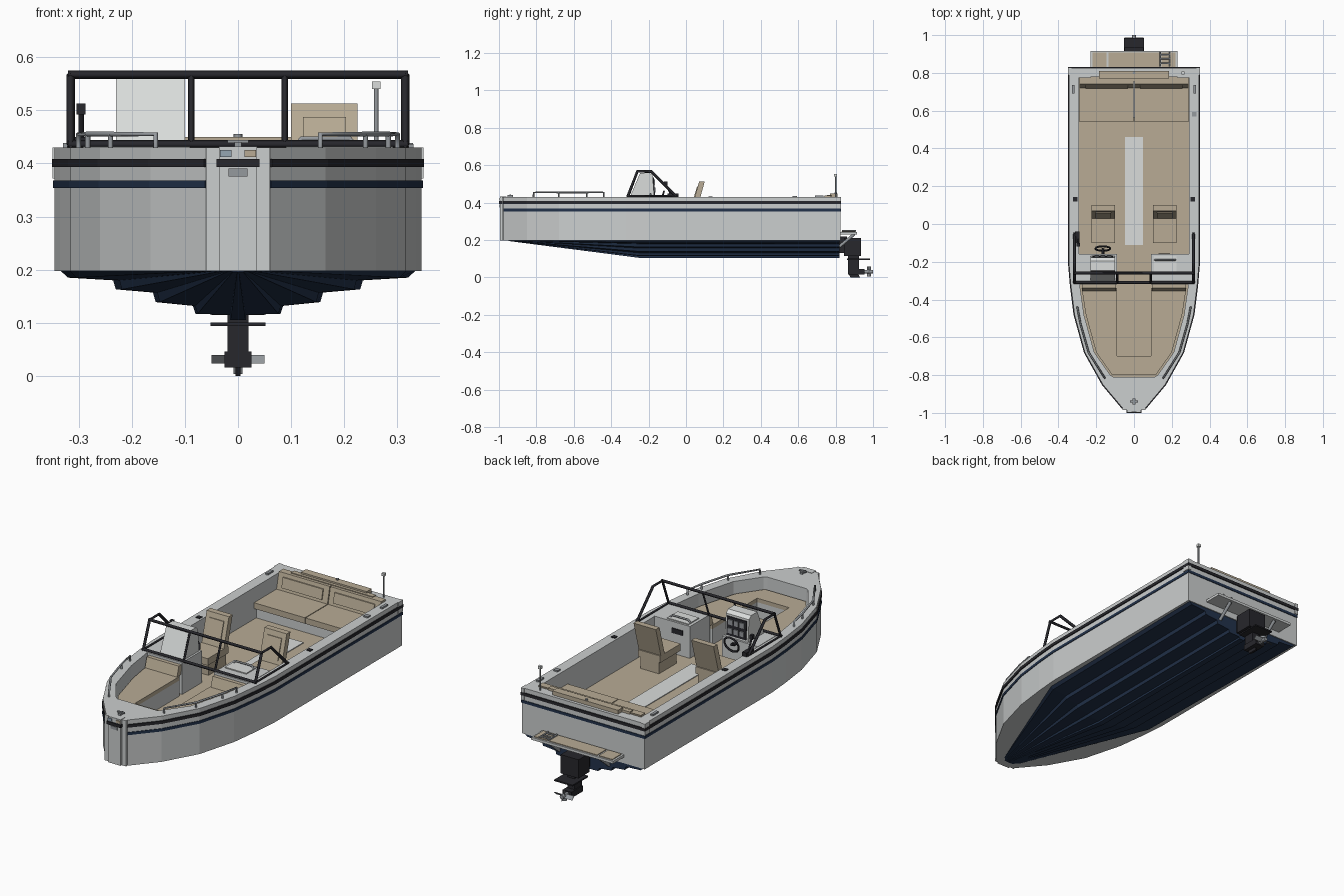
import bpy, bmesh, math
from mathutils import Vector

old = bpy.data.objects.get("Cube")
if old:
    bpy.data.objects.remove(old, do_unlink=True)


def mat(name, r, g, b):
    m = bpy.data.materials.new(name)
    m.use_nodes = True
    m.diffuse_color = (r, g, b, 1)
    m.node_tree.nodes["Principled BSDF"].inputs["Base Color"].default_value = (r, g, b, 1)
    return m


HULL = mat("hull grey", .6, .62, .62)
WHITE = mat("console white", .7, .72, .71)
BEIGE = mat("beige vinyl", .48, .41, .3)
NAVY = mat("navy blue", .016, .032, .07)
BLACK = mat("black", .02, .02, .025)
METAL = mat("metal grey", .3, .32, .34)
RED = mat("port lamp blue", .3, .38, .45)


def make(name, verts, faces, *mats):
    me = bpy.data.meshes.new(name)
    me.from_pydata([tuple(v) for v in verts], [], faces)
    for m in mats:
        me.materials.append(m)
    bm = bmesh.new()
    bm.from_mesh(me)
    bmesh.ops.recalc_face_normals(bm, faces=bm.faces)
    bm.to_mesh(me)
    bm.free()
    ob = bpy.data.objects.new(name, me)
    bpy.context.collection.objects.link(ob)
    return ob


def loft(name, loops, *mats, closed=True):
    """Join equal loops of points and cap both ends."""
    n = len(loops[0])
    faces = [tuple(range(n)), tuple(range((len(loops) - 1) * n, len(loops) * n))]
    for k in range(len(loops) - 1):
        for i in range(n):
            j = (i + 1) % n
            faces.append((k * n + i, k * n + j, k * n + n + j, k * n + n + i))
    return make(name, [p for l in loops for p in l], faces, *mats)


def prism(name, pts, z0, z1, m):
    return loft(name, [[(x, y, z) for x, y in pts] for z in (z0, z1)], m)


def box(name, x, y, z, m, lean=0):
    """Box from ranges; lean shifts the top along y."""
    pts = [(x[0], y[0]), (x[1], y[0]), (x[1], y[1]), (x[0], y[1])]
    return loft(name, [[(a, b, z[0]) for a, b in pts], [(a, b + lean, z[1]) for a, b in pts]], m)


def tube(name, pts, r, m, sides=6, cyclic=False):
    cu = bpy.data.curves.new(name, "CURVE")
    cu.dimensions = "3D"
    cu.bevel_depth = r
    cu.bevel_resolution = 0 if sides == 4 else 1
    cu.use_fill_caps = True
    sp = cu.splines.new("POLY")
    sp.points.add(len(pts) - 1)
    for p, q in zip(sp.points, pts):
        p.co = (*q, 1)
    sp.use_cyclic_u = cyclic
    cu.materials.append(m)
    ob = bpy.data.objects.new(name, cu)
    bpy.context.collection.objects.link(ob)
    return ob


def both(half):
    return half + [(-x, y) for x, y in reversed(half)]


# Hull shell: outer wall, gunwale, inner wall and floor
side = [(.345, .825), (.345, -.2), (.335, -.32), (.315, -.48), (.26, -.68), (.165, -.85), (.06, -.975)]
inner = [(.29, .775), (.29, -.16), (.286, -.33), (.265, -.48), (.21, -.68), (.125, -.8), (.11, -.81)]
DECK, FLOOR, CHINE = .43, .27, .198
hull = loft("hull", [[(x, y, z) for x, y in both(s)] for s, z in
                     ((side, CHINE), (side, DECK), (inner, DECK), (inner, FLOOR))], HULL, BEIGE)
hull.data.polygons[1].material_index = 1
box("bow_plate", (-.06, .06), (-.985, -.95), (CHINE, DECK), HULL)
box("bow_stem", (-.036, .036), (-.994, -.96), (CHINE, DECK + .002), HULL)
box("bow_bumper", (-.04, .04), (-1, -.985), (.393, .408), BLACK)
box("starboard_lamp", (-.034, -.012), (-.998, -.99), (.412, .425), RED)
box("port_lamp", (.012, .034), (-.998, -.99), (.412, .425), BEIGE)
box("bow_eye", (-.018, .018), (-.998, -.99), (.375, .39), METAL)


# Bands running round the hull from bow to stern to bow
def band(name, z0, z1, d, m):
    path = [Vector((x, y)) for x, y in reversed(side)]
    path += [Vector((-p.x, p.y)) for p in reversed(path)]
    verts, faces = [], []
    for i, p in enumerate(path):
        ns = []
        for a, b in ((i - 1, i), (i, i + 1)):
            if a >= 0 and b < len(path):
                t = (path[b] - path[a]).normalized()
                ns.append(Vector((t.y, -t.x)))
        n = sum(ns, Vector((0, 0))).normalized()
        o = p + n * d / max(n.dot(ns[0]), .3)
        q = p - n * .004
        verts += [(q.x, q.y, z0), (o.x, o.y, z0), (o.x, o.y, z1), (q.x, q.y, z1)]
        if i:
            b = 4 * i
            faces += [(b - 4 + k, b - 4 + (k + 1) % 4, b + (k + 1) % 4, b + k) for k in range(4)]
    faces += [(0, 1, 2, 3), tuple(range(len(verts) - 4, len(verts)))]
    make(name, verts, faces, m)


band("rub_rail", .393, .408, .005, BLACK)
band("hull_stripe", .354, .368, .003, NAVY)

# Stepped planing bottom tapering to the bow
steps = [(.335, .2), (.32, .186), (.235, .181), (.23, .164), (.16, .158), (.155, .14),
         (.085, .133), (.08, .118), (.015, .116), (.015, .106)]
prof = both(steps)
loft("planing_bottom", [[(x * s, y, .199 + (z - .2) * h) for x, z in prof]
                        for y, s, h in ((.82, 1, 1), (-.25, .95, 1), (-.95, .12, .04))], NAVY)

# Bow seating round a central well
bow = [(.09, -.34), (.277, -.34), (.255, -.48), (.2, -.68), (.115, -.8)]
u_shape = both(bow) + [(-.09, -.7), (.09, -.7)]
prism("bow_seat_base", u_shape, FLOOR, .35, HULL)
prism("bow_cushion", u_shape, .35, .37, BEIGE)

# Consoles, bow backrests, seats and fittings on each side
for s, tag in ((1, "left"), (-1, "right")):
    def X(a, b):
        return tuple(sorted((s * a, s * b)))
    box(tag + "_console", X(.09, .292), (-.32, -.16), (FLOOR, .432), HULL)
    box(tag + "_bow_backrest", X(.095, .275), (-.355, -.325), (.37, .42), BEIGE, .015)
    box(tag + "_seat_base", X(.11, .215), (-.08, .06), (FLOOR, .33), BEIGE)
    box(tag + "_seat_cushion", X(.1, .225), (-.1, .065), (.33, .365), BEIGE)
    box(tag + "_seat_back", X(.1, .225), (.025, .055), (.35, .513), BEIGE, .045)
    box(tag + "_seat_back_panel", X(.122, .203), (.029, .035), (.385, .487), BEIGE, .03)
    # Bow rail with posts
    rail = [(s * x, y, .455) for x, y in ((.3, -.44), (.283, -.53), (.24, -.68), (.155, -.815))]
    tube(tag + "_bow_rail", [(rail[0][0], -.44, DECK)] + rail + [(rail[-1][0], -.815, DECK)], .005, METAL)
    for p in rail[1:3]:
        tube(tag + "_rail_post", [p, (p[0], p[1], DECK)], .005, METAL)
    # Windshield side frame
    tube(tag + "_windshield_side", [(s * .315, y, z) for y, z in
         ((-.31, .436), (-.26, .567), (-.185, .567), (-.055, .436))], .008, BLACK, 4)
    tube(tag + "_windshield_sill", [(s * .315, -.315, .435), (s * .315, -.045, .435)], .006, BLACK, 4)
    tube(tag + "_windshield_mullion", [(s * .088, -.31, .436), (s * .088, -.26, .567)], .006, BLACK, 4)
    # Deck hardware
    box(tag + "_stern_cleat", X(.315, .329), (.69, .735), (DECK, .438), METAL)
    box(tag + "_side_fitting", X(.3, .322), (.12, .142), (DECK, .434), BLACK)
    box(tag + "_stern_corner", X(.33, .349), (.79, .829), (.372, DECK), HULL)
    tube(tag + "_platform_strut", [(s * .14, .82, .165), (s * .14, .9, .232)], .009, METAL)

for y, z, nm in ((-.31, .436, "lower"), (-.26, .567, "top")):
    tube(nm + "_windshield_bar", [(-.32, y, z), (.32, y, z)], .008, BLACK, 4)

# Helm pod with sloping front, dash and gauges
loft("helm_pod", [[(x, y, z) for y, z in ((-.3, .43), (-.17, .43), (-.178, .545), (-.195, .56), (-.245, .56))]
                  for x in (-.23, -.1)], WHITE)
box("dash_panel", (-.22, -.11), (-.176, -.166), (.442, .535), BLACK, -.006)
for i in range(3):
    for j in range(2):
        x, z = -.21 + i * .033, .455 + j * .042
        box("gauge", (x, x + .024), (-.168 - j * .003, -.163 - j * .003), (z, z + .026), METAL)
tube("steering_wheel", [(-.165 + .04 * math.cos(a * math.pi / 6), -.13 + .012 * math.sin(a * math.pi / 6),
                         .42 + .04 * math.sin(a * math.pi / 6)) for a in range(12)], .005, BLACK, cyclic=True)
tube("steering_column", [(-.165, -.165, .41), (-.165, -.13, .42)], .008, BLACK)
box("throttle_base", (-.312, -.288), (-.1, -.04), (DECK, .45), BLACK)
tube("throttle_lever", [(-.295, -.08, .44), (-.295, -.108, .5)], .005, BLACK)
box("throttle_grip", (-.304, -.287), (-.118, -.1), (.492, .513), BLACK)

# Passenger console details
box("console_lid", (.105, .225), (-.255, -.17), (.43, .437), WHITE)
tube("console_handle", [(.11, -.19, .435), (.12, -.19, .447), (.21, -.19, .447), (.22, -.19, .435)], .005, METAL)
box("console_plate", (.13, .19), (-.162, -.156), (.375, .4), BLACK)

# Floor strip and stern bench
box("floor_strip", (-.047, .047), (-.11, .46), (FLOOR, .274), WHITE)
box("bench_base", (-.288, .288), (.56, .77), (FLOOR, .325), HULL)
for x0, x1 in ((-.288, -.002), (.002, .288)):
    box("bench_cushion", (x0, x1), (.54, .745), (.325, .355), BEIGE)
    box("bench_back", (x0, x1), (.72, .755), (.35, .438), BEIGE, .02)
    box("bench_back_panel", (x0 + .03, x1 - .03), (.717, .723), (.37, .42), BEIGE, .011)
box("stern_pad", (-.185, .185), (.77, .81), (.43, .45), BEIGE)
box("stern_pad_edge", (-.23, .23), (.755, .78), (.425, .442), BEIGE)
tube("stern_latch", [(0, .8, .445), (0, .8, .455)], .008, METAL)

# Stern light and small fittings
tube("light_pole", [(.26, .8, DECK), (.26, .8, .54)], .0045, METAL)
box("pole_lamp", (.252, .268), (.792, .808), (.54, .554), WHITE)
box("fuel_cap", (.307, .33), (.57, .594), (DECK, .437), METAL)
box("bow_cleat", (-.02, .02), (-.945, -.935), (.438, .444), METAL)
box("bow_cleat_stem", (-.007, .007), (-.955, -.925), (DECK, .44), METAL)

# Swim platform
box("swim_platform", (-.23, .23), (.82, .915), (.23, .243), HULL)
for x0, x1 in ((-.22, -.145), (-.135, .135), (.145, .22)):
    box("platform_pad", (x0, x1), (.832, .907), (.243, .247), BEIGE)
for y in (.85, .875, .895):
    tube("platform_ladder", [(.14, y, .25), (.19, y, .25)], .004, METAL)
for x in (.14, .19):
    tube("ladder_rail", [(x, .835, .25), (x, .91, .25)], .004, METAL)

# Outboard drive and propeller
box("motor_head", (-.05, .05), (.845, .935), (.115, .21), BLACK)
box("motor_bracket", (-.035, .035), (.81, .86), (.13, .22), BLACK)
box("drive_leg", (-.02, .02), (.865, .925), (.03, .12), BLACK)
box("cavitation_plate", (-.052, .052), (.86, .985), (.094, .101), BLACK)
box("gearcase", (-.025, .025), (.865, .955), (.016, .046), BLACK)
box("skeg", (-.005, .005), (.88, .93), (0, .02), BLACK, -.01)
tube("propeller_hub", [(0, .95, .031), (0, 1, .031)], .011, METAL)
for k in range(4):
    c, s = math.cos(k * math.pi / 2), math.sin(k * math.pi / 2)
    r = .05 if k % 2 == 0 else .027
    loft("propeller_blade", [[(c * d - s * w, .975 + w, .031 + s * d + c * w)
                              for w, d in ((-.008, .005), (.008, .005), (.008, r), (-.008, r))],
                             [(c * d - s * w, .98 + w, .031 + s * d + c * w)
                              for w, d in ((-.008, .005), (.008, .005), (.008, r), (-.008, r))]], METAL)
